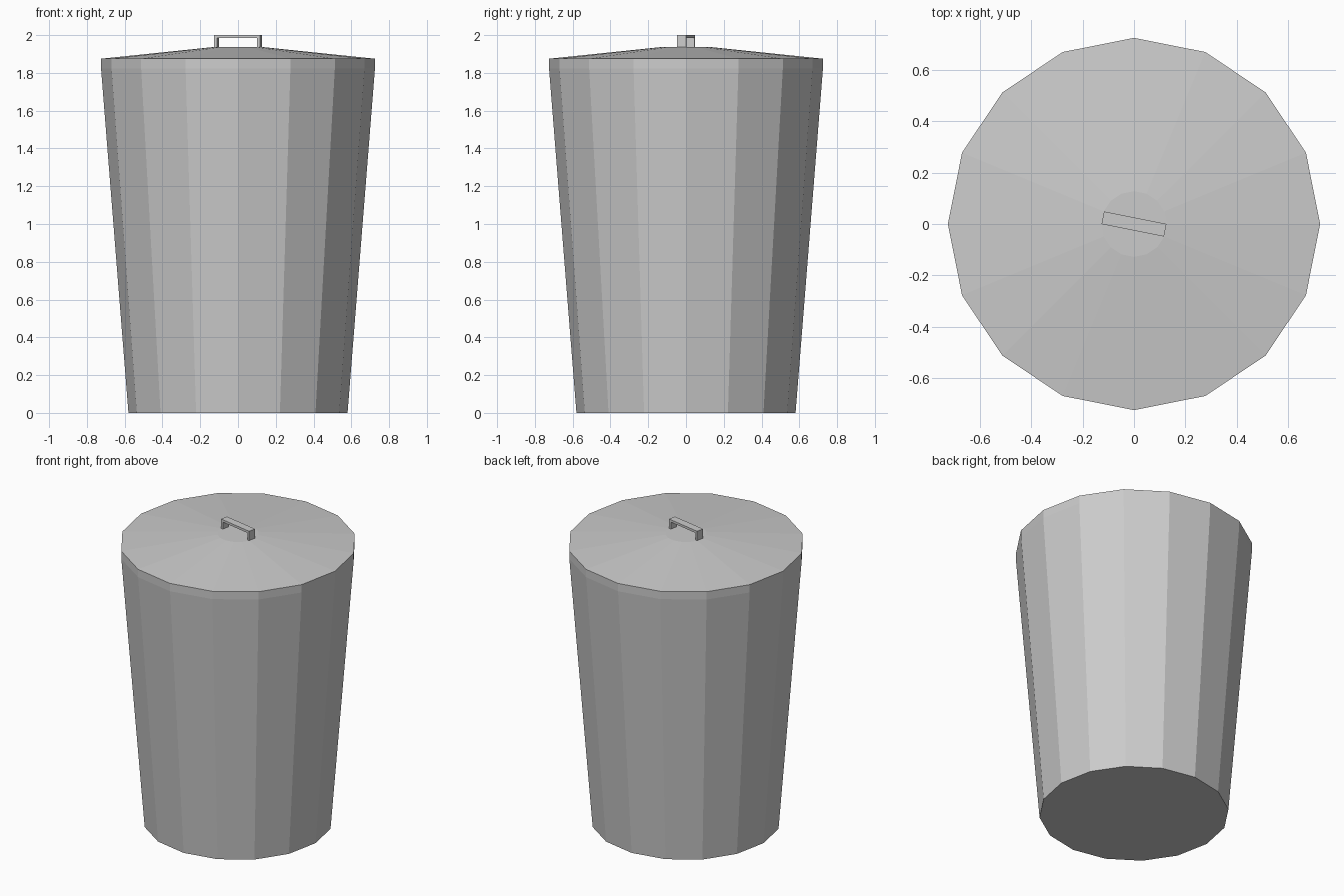
import bpy, bmesh, math
from mathutils import Matrix

if "Cube" in bpy.data.objects:
    bpy.data.objects.remove(bpy.data.objects["Cube"])

SIDES = 16


def finish(name, bm):
    bmesh.ops.recalc_face_normals(bm, faces=bm.faces)
    mesh = bpy.data.meshes.new(name)
    bm.to_mesh(mesh)
    bm.free()
    obj = bpy.data.objects.new(name, mesh)
    bpy.context.collection.objects.link(obj)
    return obj


def lathe(name, profile, cap_bottom, cap_top):
    """Flat-sided solid from (radius, z) rings."""
    bm = bmesh.new()
    rings = []
    for r, z in profile:
        angles = [math.tau * i / SIDES for i in range(SIDES)]
        rings.append([bm.verts.new((r * math.cos(a), r * math.sin(a), z)) for a in angles])
    for lo, hi in zip(rings, rings[1:]):
        for i in range(SIDES):
            j = (i + 1) % SIDES
            bm.faces.new((lo[i], lo[j], hi[j], hi[i]))
    if cap_bottom:
        bm.faces.new(rings[0])
    if cap_top:
        bm.faces.new(rings[-1])
    return finish(name, bm)


# Tapered bin and its lid with a short upright rim
lathe("bin_body", [(0.58, 0), (0.725, 1.822)], True, False)
lathe("lid", [(0.725, 1.822), (0.725, 1.875), (0.128, 1.937)], False, True)

# Handle: square arch extruded to its width, turned half a facet
L, T, Z0, Z1 = 0.124, 0.016, 1.937, 2.0
arch = [(-L, Z0), (-L, Z1), (L, Z1), (L, Z0),
        (L - T, Z0), (L - T, Z1 - T), (-L + T, Z1 - T), (-L + T, Z0)]
bm = bmesh.new()
face = bm.faces.new([bm.verts.new((x, -0.025, z)) for x, z in arch])
ext = bmesh.ops.extrude_face_region(bm, geom=[face], use_keep_orig=True)
bmesh.ops.translate(bm, vec=(0, 0.05, 0),
                    verts=[v for v in ext["geom"] if isinstance(v, bmesh.types.BMVert)])
bm.transform(Matrix.Rotation(-math.pi / SIDES, 4, 'Z'))
finish("lid_handle", bm)
